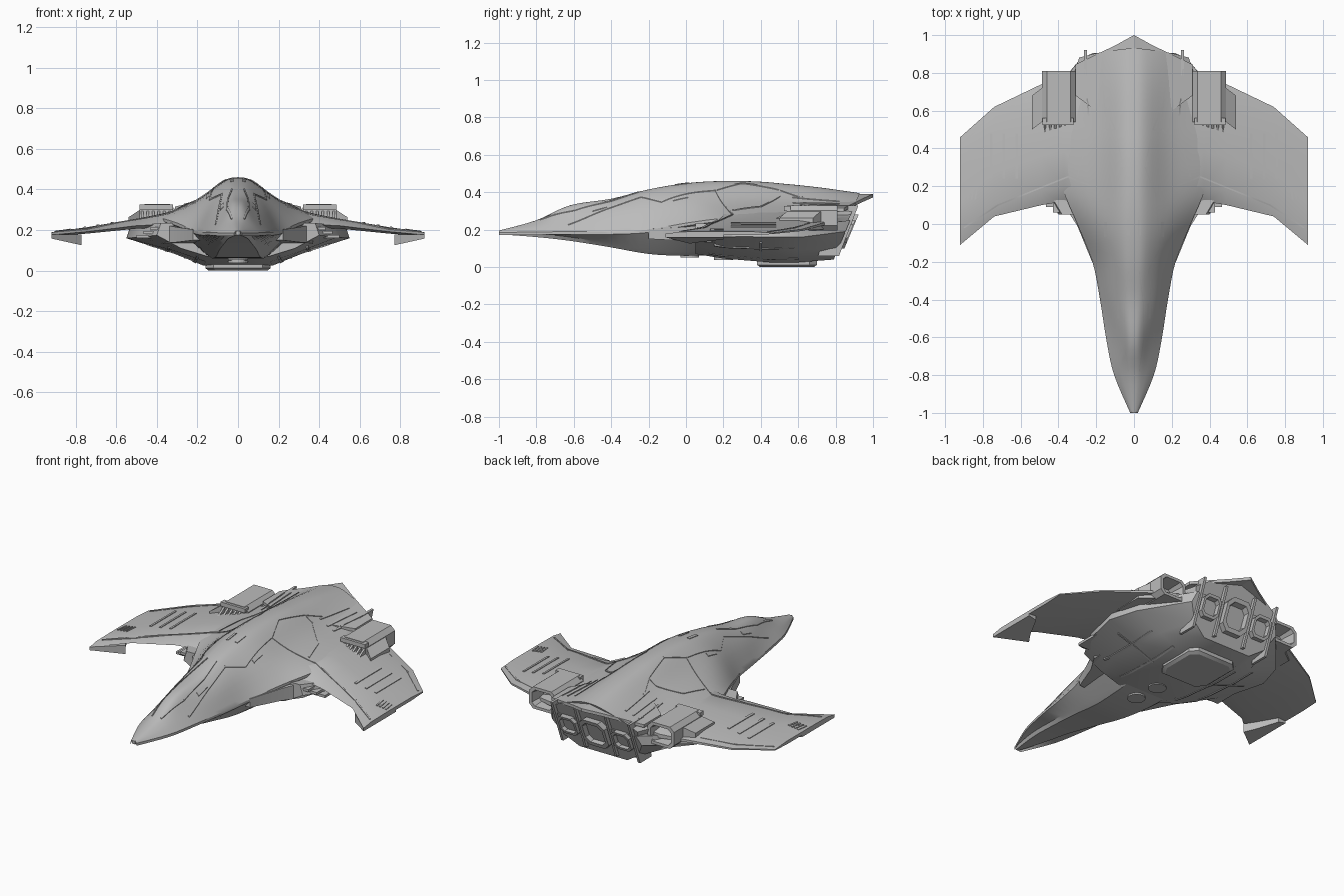
import bpy
import bmesh
from mathutils import Vector
from mathutils.bvhtree import BVHTree

old = bpy.data.objects.get("Cube")
if old:
    bpy.data.objects.remove(old, do_unlink=True)

grey = bpy.data.materials.new("hull_grey")
grey.use_nodes = True
grey.diffuse_color = (0.5, 0.5, 0.5, 1)
grey.node_tree.nodes["Principled BSDF"].inputs["Base Color"].default_value = grey.diffuse_color

skin_verts, skin_faces = [], []      # surfaces that panel lines are laid on


def build(name, groups, mirror=False, skin=False, angle=0.5):
    """One object from groups of rings; each group is a capped loft."""
    verts, faces = [], []
    for rings in groups:
        base, n = len(verts), len(rings[0])
        verts += [tuple(p) for ring in rings for p in ring]
        for r in range(len(rings) - 1):
            a = base + r * n
            faces += [(a + i, a + (i + 1) % n, a + n + (i + 1) % n, a + n + i) for i in range(n)]
        faces.append(tuple(range(base, base + n))[::-1])
        faces.append(tuple(range(len(verts) - n, len(verts))))
    if skin:
        offset = len(skin_verts)
        skin_verts.extend(verts)
        skin_faces.extend(tuple(i + offset for i in f) for f in faces)
    mesh = bpy.data.meshes.new(name)
    mesh.from_pydata(verts, [], faces)
    bm = bmesh.new()
    bm.from_mesh(mesh)
    bmesh.ops.recalc_face_normals(bm, faces=bm.faces)
    bm.to_mesh(mesh)
    bm.free()
    mesh.materials.append(grey)
    ob = bpy.data.objects.new(name, mesh)
    bpy.context.collection.objects.link(ob)
    if mirror:
        ob.modifiers.new("mirror", "MIRROR")
    bpy.ops.object.select_all(action="DESELECT")
    ob.select_set(True)
    bpy.context.view_layer.objects.active = ob
    bpy.ops.object.shade_smooth_by_angle(angle=angle)
    return ob


def spline(rows, steps):
    """Smooth curve through rows of numbers."""
    rows = [Vector(r) for r in rows]
    out = []
    for i in range(len(rows) - 1):
        a, b = rows[max(i - 1, 0)], rows[i]
        c, d = rows[i + 1], rows[min(i + 2, len(rows) - 1)]
        for k in range(steps):
            t = k / steps
            out.append(b + (c - a) * (t / 2) + (a * 2 - b * 5 + c * 4 - d) * (t * t / 2)
                       + (b * 3 - a - c * 3 + d) * (t ** 3 / 2))
    return out + [rows[-1]]


def rake(x, y, z):
    """Lean the stern backwards towards the top."""
    return (x, y + 0.42 * (z - 0.04) * min(max((y - 0.5) / 0.28, 0), 1), z)


def prism(outline, low, high):
    """Plan outline between two heights, each a number or a function of x, y."""
    def level(h):
        return [(x, y, h(x, y) if callable(h) else h) for x, y in outline]
    return [level(low), level(high)]


def box(x0, x1, y0, y1, low, high):
    return prism([(x0, y0), (x1, y0), (x1, y1), (x0, y1)], low, high)


# Main hull: length, top, crown, shoulder x and z, edge x and z, keel x and z
stations = [
    (-1.0, .195, .007, .014, .192, .02, .185, .01, .175),
    (-.8, .25, .03, .07, .22, .105, .187, .05, .16),
    (-.62, .33, .035, .085, .26, .145, .19, .07, .14),
    (-.4, .365, .05, .12, .29, .18, .19, .1, .105),
    (-.2, .415, .06, .14, .325, .22, .2, .12, .07),
    (0, .448, .07, .18, .35, .3, .235, .14, .06),
    (.2, .46, .07, .2, .35, .38, .26, .15, .065),
    (.42, .455, .07, .2, .35, .4, .265, .16, .045),
    (.6, .432, .07, .2, .34, .37, .27, .16, .035),
    (.78, .395, .07, .2, .335, .29, .28, .15, .04),
]
hull = []
for y, top, cx, sx, sz, ex, ez, kx, kz in spline(stations, 4):
    half = [(cx, top - (top - sz) * .16), (sx, sz), (ex, ez)]
    arc = spline([(-x, z) for x, z in half[::-1]] + [(0, top)] + half, 4)
    lower = [(ex, ez - .015), (kx * 1.1, kz + .02), (kx * .9, kz)]
    section = [tuple(p) for p in arc] + lower + [(-x, z) for x, z in lower[::-1]]
    hull.append([rake(x, y, z) for x, z in section])
build("main_hull", [hull], skin=True)

# Swept wings: span, leading edge, trailing edge, top height, thickness
wing = []
for x, lead, trail, z, t in [(.2, .12, .8, .325, .12), (.37, .12, .78, .282, .08),
                             (.49, .1, .74, .258, .05), (.74, .04, .62, .215, .032),
                             (.92, -.11, .46, .19, .02)]:
    c = trail - lead
    wing.append([(x, lead, z - t * .7), (x, lead + c * .12, z - t * .1), (x, lead + c * .4, z),
                 (x, lead + c * .8, z), (x, trail, z - t * .4), (x, trail, z - t * .7),
                 (x, lead + c * .8, z - t), (x, lead + c * .12, z - t)])
build("wing", [wing], mirror=True, skin=True)
build("wing_tip_fairing", [prism([(.77, .02), (.92, -.11), (.92, .2), (.87, .2), (.81, .08)],
                                 lambda x, y: .132 + (x - .8) * .22, .178)], mirror=True)

# Wide engine belly under the wing roots
belly = []
for y, kx, kz, mx, mz, wx, wz in [(.05, .15, .07, .28, .11, .4, .175), (.2, .16, .045, .32, .1, .49, .165),
                                  (.45, .17, .025, .33, .09, .55, .16), (.6, .17, .025, .32, .09, .5, .16),
                                  (.79, .16, .04, .25, .1, .3, .19)]:
    half = [(wx - .02, wz + .06), (wx, wz), (mx, mz), (kx, kz)]
    belly.append([rake(x, y, z) for x, z in half + [(-x, z) for x, z in half[::-1]]])
build("engine_belly", [belly], skin=True)

# Cheek blocks along the wing roots, with stacked side ledges
cheek = [(.12, -.2), (.222, -.2), (.3, -.01), (.37, .1), (.37, .32), (.12, .32)]
build("cheek_block", [prism(cheek, lambda x, y: .14 - y * .05, lambda x, y: .215 + max(y, -.1) * .12)],
      mirror=True)
ledges = [box(.3, .43 + i * .035, .06 + i * .03, .4, .2 - i * .02, .215 - i * .02) for i in range(3)]
build("cheek_ledges", ledges, mirror=True)

# Keel skid and belly hatches
skid = [(-.12, .38), (.12, .38), (.16, .44), (.16, .66), (.12, .7), (-.12, .7), (-.16, .66), (-.16, .44)]
inner_skid = [(x * .9, .54 + (y - .54) * .9) for x, y in skid]
build("keel_skid", [[[(x, y, 0) for x, y in inner_skid], [(x, y, .012) for x, y in skid],
                     [(x, y, .04) for x, y in skid]]])
for name, y, z in [("front_hatch", .02, .055), ("rear_hatch", .2, .04)]:
    bpy.ops.mesh.primitive_cylinder_add(vertices=24, radius=.05, depth=.03, location=(0, y, z + .012))
    bpy.context.object.name = name
    bpy.context.object.data.materials.append(grey)

# Peaked tail deck overhanging the stern
deck = [(0, 1), (.1, .945), (.31, .845), (.31, .68), (.2, .6), (0, .6)]
build("tail_deck", [prism(deck, lambda x, y: .372 - x * .24, lambda x, y: .39 - x * .24)],
      mirror=True, skin=True)


def octagon(cx, cz, w, h, y, lean=0):
    corner = min(w, h) * .4
    pts = [(w, h - corner), (w - corner, h), (corner - w, h), (-w, h - corner),
           (-w, corner - h), (corner - w, -h), (w - corner, -h), (w, corner - h)]
    return [(cx + x, y + lean * z, cz + z) for x, z in pts]


def duct(cx, cz, w, h, y0, y1, lean=0):
    """Open-ended engine duct facing backwards."""
    return [octagon(cx, cz, w, h, y0, lean), octagon(cx, cz, w, h, y1, lean),
            octagon(cx, cz, w * .78, h * .74, y1, lean), octagon(cx, cz, w * .62, h * .55, y1 - .09, lean)]


# Engines: wing pods, centre nozzle and small side nozzles
build("engine_pod", [duct(.398, .262, .088, .066, .54, .81)], mirror=True, skin=True)
build("pod_fairing", [prism([(.46, .56), (.54, .5), (.54, .68), (.46, .74)], .2,
                            lambda x, y: .315 - (x - .46) * .65)], mirror=True)
build("pod_intake_slats", [box(x, x + .012, .475, .56, .22, lambda x, y: .255 + (y - .475) * .6)
                           for x in (.33 + i * .027 for i in range(6))], mirror=True)
build("pod_intake_lip", [box(.32, .485, .525, .56, .3, .325)], mirror=True)
build("centre_nozzle", [duct(0, .19, .085, .09, .7, .885, .42)])
build("side_nozzle", [duct(.18, .19, .06, .06, .7, .88, .42)], mirror=True)
build("stern_ribs", [[[rake(x, .7, .06), rake(x + .015, .7, .06), rake(x + .015, .81, .06), rake(x, .81, .06)],
                      [rake(x, .7, .33), rake(x + .015, .7, .33), rake(x + .015, .8, .33), rake(x, .8, .33)]]
                     for x in (.095, .25)], mirror=True)

# Panel trim: thin ribbons laid over the surface along plan paths
surface = BVHTree.FromPolygons(skin_verts, skin_faces)


def ribbons(path, width=.008, up=1):
    groups = []
    for a, b in zip(path, path[1:]):
        a, b = Vector(a), Vector(b)
        side = Vector((a.y - b.y, b.x - a.x)).normalized() * width / 2
        count = max(2, int((b - a).length / .03))
        rings = []
        for i in range(count + 1):
            p = a.lerp(b, i / count)
            hits = [surface.ray_cast(Vector((q.x, q.y, up)), Vector((0, 0, -up)))[0]
                    for q in (p + side, p - side)]
            if all(hits):
                l, r = hits
                lift, sink = Vector((0, 0, .004 * up)), Vector((0, 0, -.008 * up))
                rings.append([l + sink, l + lift, r + lift, r + sink])
        if len(rings) > 1:
            groups.append(rings)
    return groups


spine = [(.11, -.63), (.08, -.24), (.14, -.13), (.115, .16), (.06, .3), (.1, .5), (.15, .62)]
canopy = [(.03, -.78), (.055, -.6), (.05, -.4), (.03, -.25)]
lead_line = [(.9, -.02), (.72, .1), (.35, .25), (.12, .16)]
trail_line = [(.9, .44), (.73, .58), (.56, .66)]
shoulder = [(.3, .25), (.26, .4), (.15, .5), (.1, .5)]
trim = [spine, canopy, lead_line, trail_line, shoulder]
trim += [[(x, .57), (x + .02, .82)] for x in (.15, .2, .24)]
build("panel_trim", [g for path in trim for g in ribbons(path)], mirror=True)
build("wing_louvres", [g for x in (.62, .69, .755) for g in ribbons([(x, .24), (x, .48)], .014)], mirror=True)
build("tip_vents", [g for i in range(4) for g in ribbons([(.83 + i * .02, .2), (.84 + i * .02, .13)], .009)],
      mirror=True)
build("nose_hatches", [g for x, y in ((.03, -.06), (.15, -.07), (.08, -.5)) for g in ribbons([(x, y), (x, y + .08)], .016)],
      mirror=True)
build("belly_trim", [g for path in ([(.2, .12), (.22, .6)], [(.34, .15), (.36, .58)], [(.2, .4), (.45, .4)])
                     for g in ribbons(path, .012, -1)], mirror=True)
